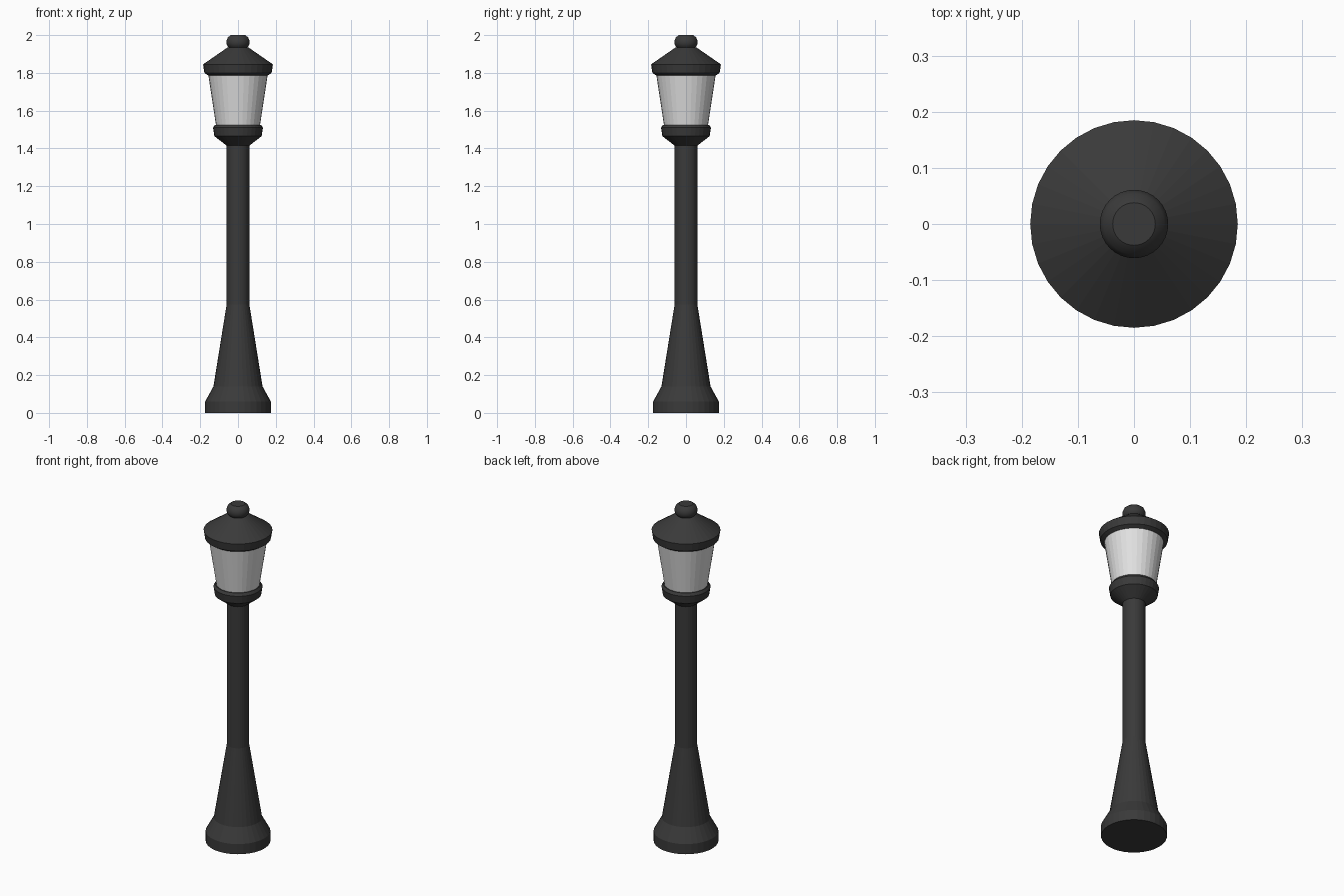
import bpy
import bmesh
from math import cos, sin, tau, radians

SIDES = 32

cube = bpy.data.objects.get("Cube")
if cube:
    bpy.data.objects.remove(cube, do_unlink=True)


def make_material(name, color, roughness):
    mat = bpy.data.materials.new(name)
    mat.use_nodes = True
    mat.diffuse_color = color
    bsdf = mat.node_tree.nodes["Principled BSDF"]
    bsdf.inputs["Base Color"].default_value = color
    bsdf.inputs["Roughness"].default_value = roughness
    return mat


def lathe(name, profile, mat, smooth=False):
    """Revolve a (radius, height) profile around z and cap both ends."""
    bm = bmesh.new()
    rings = [[bm.verts.new((r * cos(tau * i / SIDES), r * sin(tau * i / SIDES), z))
              for i in range(SIDES)] for r, z in profile]
    for low, high in zip(rings, rings[1:]):
        for i in range(SIDES):
            j = (i + 1) % SIDES
            bm.faces.new((low[i], low[j], high[j], high[i]))
    bm.faces.new(rings[0][::-1])
    bm.faces.new(rings[-1])
    mesh = bpy.data.meshes.new(name)
    bm.to_mesh(mesh)
    bm.free()
    mesh.materials.append(mat)
    obj = bpy.data.objects.new(name, mesh)
    bpy.context.collection.objects.link(obj)
    if smooth:
        bpy.ops.object.select_all(action="DESELECT")
        obj.select_set(True)
        bpy.context.view_layer.objects.active = obj
        bpy.ops.object.shade_smooth_by_angle(angle=radians(35))
    return obj


iron = make_material("dark iron", (0.042, 0.042, 0.042, 1), 0.6)
glass = make_material("frosted glass", (0.75, 0.75, 0.75, 1), 0.3)

# Foot, tapered base and pole
lathe("post", [(0.174, 0), (0.174, 0.06), (0.13, 0.14), (0.06, 0.575), (0.06, 1.42)], iron)

# Flared cup holding the lantern
lathe("lantern_cup", [(0.06, 1.415), (0.125, 1.465), (0.132, 1.51), (0.122, 1.525)], iron)

# Lantern shade
lathe("lantern_glass", [(0.116, 1.52), (0.158, 1.795)], glass)

# Conical roof with a rolled rim
lathe("roof", [(0.158, 1.787), (0.178, 1.8), (0.185, 1.845), (0.055, 1.935)], iron)

# Rounded finial with a flat top
lathe("finial", [(0.046, 1.932), (0.056, 1.942), (0.061, 1.955), (0.061, 1.97),
                 (0.054, 1.988), (0.038, 2.0)], iron, smooth=True)
